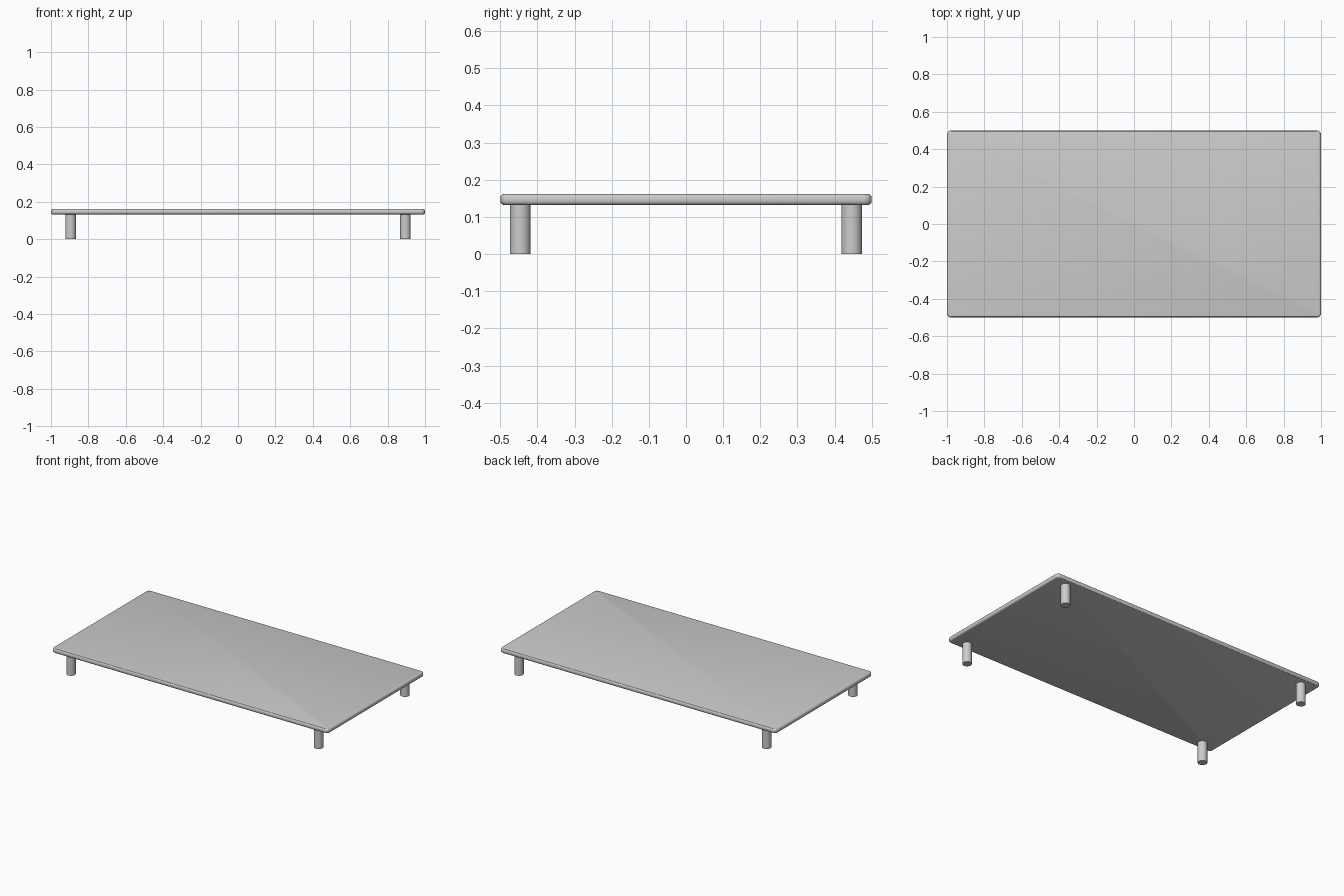
import bpy, bmesh

if "Cube" in bpy.data.objects:
    bpy.data.objects.remove(bpy.data.objects["Cube"])

TOP_Z, BOTTOM_Z = 0.162, 0.132

# Table top: slab with rounded corners and softened rims
bm = bmesh.new()
bmesh.ops.create_cube(bm, size=1)
for v in bm.verts:
    v.co = (v.co.x * 2, v.co.y, v.co.z * (TOP_Z - BOTTOM_Z))
corners = [e for e in bm.edges if abs(e.verts[0].co.z - e.verts[1].co.z) > 0.01]
bmesh.ops.bevel(bm, geom=corners, offset=0.022, segments=4, profile=0.5, affect='EDGES')
rims = [e for e in bm.edges if abs(e.verts[0].co.z - e.verts[1].co.z) < 1e-5]
bmesh.ops.bevel(bm, geom=rims, offset=0.011, segments=3, profile=0.5, affect='EDGES')
mesh = bpy.data.meshes.new("table_top")
bm.to_mesh(mesh)
bm.free()
top = bpy.data.objects.new("table_top", mesh)
top.location.z = (TOP_Z + BOTTOM_Z) / 2
bpy.context.collection.objects.link(top)
bpy.context.view_layer.objects.active = top
top.select_set(True)
bpy.ops.object.shade_smooth_by_angle()

# Four round legs
for sx, side in ((-1, "left"), (1, "right")):
    for sy, end in ((-1, "front"), (1, "back")):
        bpy.ops.mesh.primitive_cylinder_add(
            vertices=32, radius=0.028, depth=BOTTOM_Z + 0.002,
            location=(sx * 0.895, sy * 0.446, (BOTTOM_Z + 0.002) / 2))
        bpy.context.object.name = f"{end}_{side}_leg"
        bpy.ops.object.shade_smooth_by_angle()
